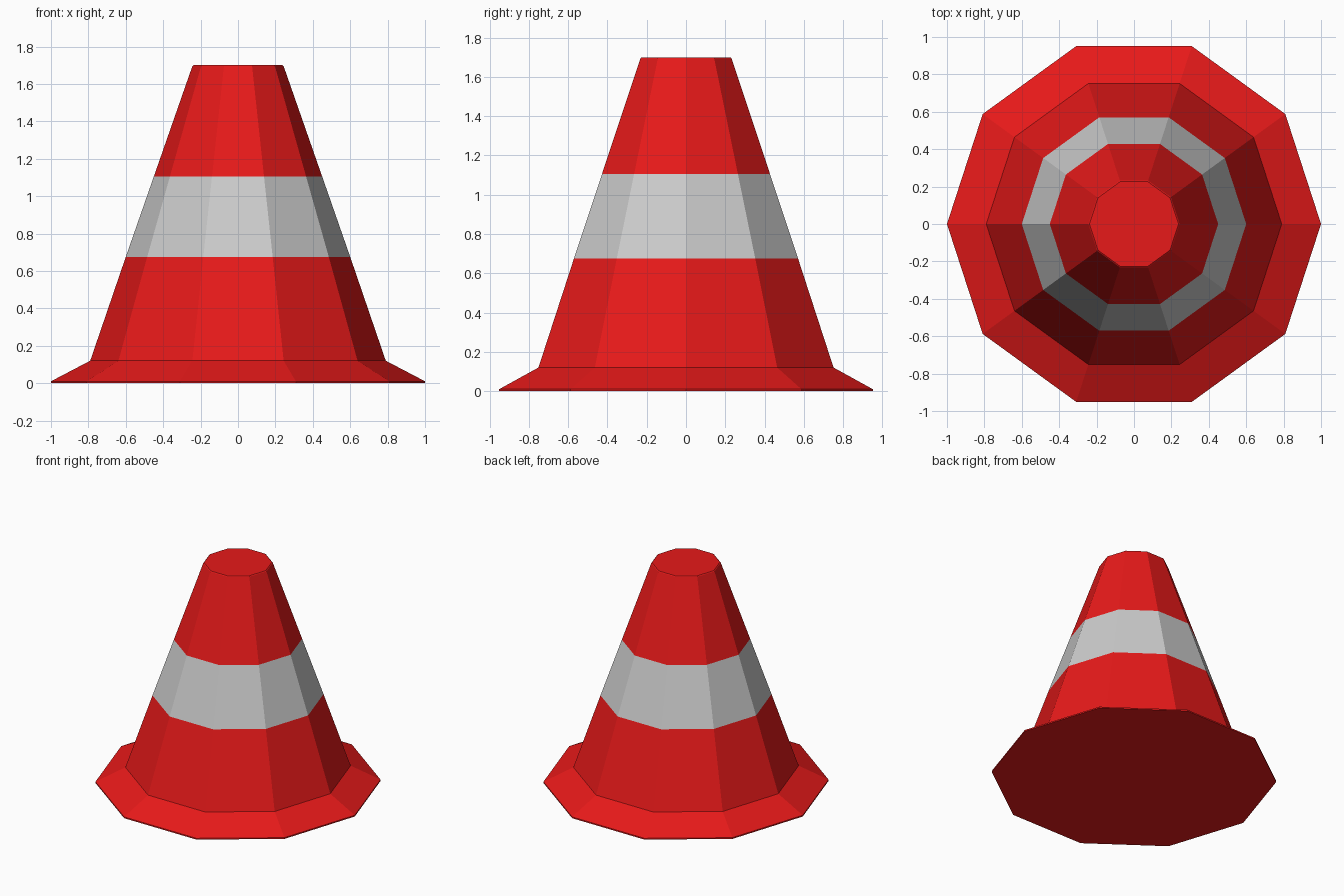
import bpy, bmesh
from math import cos, sin, tau

if "Cube" in bpy.data.objects:
    bpy.data.objects.remove(bpy.data.objects["Cube"])

SIDES = 10


def material(name, rgb):
    m = bpy.data.materials.new(name)
    m.diffuse_color = (*rgb, 1)
    m.use_nodes = True
    m.node_tree.nodes["Principled BSDF"].inputs["Base Color"].default_value = m.diffuse_color
    return m


def lathe(name, profile, mat, cap_bottom=False, cap_top=False):
    """Ten-sided flat shell through (radius, z) profile points."""
    bm = bmesh.new()
    rings = [[bm.verts.new((r * cos(tau * i / SIDES), r * sin(tau * i / SIDES), z))
              for i in range(SIDES)] for r, z in profile]
    for a, b in zip(rings, rings[1:]):
        for i in range(SIDES):
            j = (i + 1) % SIDES
            bm.faces.new((a[i], a[j], b[j], b[i]))
    if cap_bottom:
        bm.faces.new(rings[0][::-1])
    if cap_top:
        bm.faces.new(rings[-1])
    mesh = bpy.data.meshes.new(name)
    bm.to_mesh(mesh)
    bm.free()
    mesh.materials.append(mat)
    ob = bpy.data.objects.new(name, mesh)
    bpy.context.collection.objects.link(ob)
    return ob


red = material("red_plastic", (0.8, 0.01, 0.01))
white = material("reflective_white", (0.7, 0.7, 0.7))

# Flared foot with a thin rim, closed underneath
lathe("base_flange", [(1.0, 0), (1.0, 0.01), (0.79, 0.12)], red, cap_bottom=True)
# Tapering body, split by the reflective band
lathe("lower_cone", [(0.79, 0.12), (0.60, 0.675)], red)
lathe("reflective_band", [(0.60, 0.675), (0.45, 1.105)], white)
# Upper body with a slightly chamfered closed top
lathe("upper_cone", [(0.45, 1.105), (0.244, 1.695), (0.238, 1.70)], red, cap_top=True)
